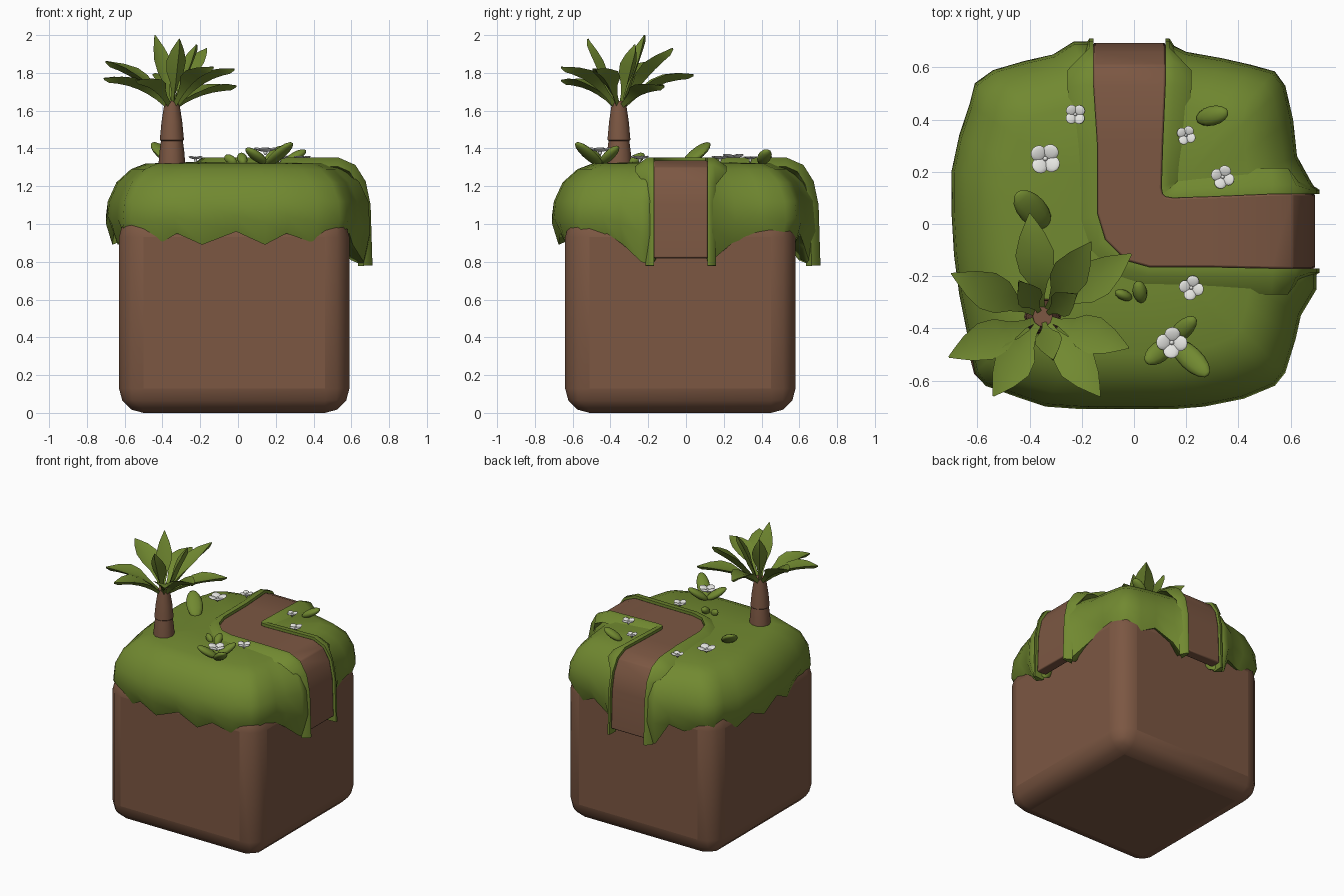
import bpy, bmesh, math
from mathutils import Vector as V, Matrix

if "Cube" in bpy.data.objects:
    bpy.data.objects.remove(bpy.data.objects["Cube"])


def material(name, rgb):
    m = bpy.data.materials.new(name)
    m.diffuse_color = (*rgb, 1)
    m.use_nodes = True
    m.node_tree.nodes["Principled BSDF"].inputs["Base Color"].default_value = m.diffuse_color
    return m


GREEN = material("grass green", (0.165, 0.25, 0.03))
BROWN = material("earth brown", (0.20, 0.095, 0.055))
WHITE = material("petal white", (0.8, 0.8, 0.77))


def finish(name, bm, mat, bevel=0, angle=50, segments=2):
    bmesh.ops.recalc_face_normals(bm, faces=bm.faces[:])
    me = bpy.data.meshes.new(name)
    bm.to_mesh(me)
    bm.free()
    me.materials.append(mat)
    ob = bpy.data.objects.new(name, me)
    bpy.context.collection.objects.link(ob)
    bpy.ops.object.select_all(action='DESELECT')
    ob.select_set(True)
    bpy.context.view_layer.objects.active = ob
    bpy.ops.object.shade_smooth_by_angle(angle=math.radians(angle))
    if bevel:
        b = ob.modifiers.new("bevel", 'BEVEL')
        b.width, b.segments = bevel, segments
        bpy.ops.object.modifier_move_to_index(modifier="bevel", index=0)
    return ob


def skin(bm, rings, closed=True):
    """Join rings of points with quads and cap both ends."""
    vs = [[bm.verts.new(p) for p in r] for r in rings]
    n = len(vs[0])
    for a, b in zip(vs, vs[1:]):
        for i in range(n if closed else n - 1):
            bm.faces.new((a[i], a[(i + 1) % n], b[(i + 1) % n], b[i]))
    if closed:
        bm.faces.new(vs[0])
        bm.faces.new(vs[-1])


def blob(bm, base, tip, width, thick):
    """Flattened ellipsoid running from base to tip."""
    base, tip = V(base), V(tip)
    d = tip - base
    mat = (Matrix.Translation((base + tip) / 2) @ d.to_track_quat('Z', 'Y').to_matrix().to_4x4()
           @ Matrix.Diagonal((width / 2, thick / 2, d.length / 2, 1)))
    bmesh.ops.create_uvsphere(bm, u_segments=12, v_segments=8, radius=1, matrix=mat)


# earth block
bm = bmesh.new()
bmesh.ops.create_cube(bm, size=1, matrix=Matrix.Translation((-0.02, -0.03, 0.53))
                      @ Matrix.Diagonal((1.22, 1.22, 1.06, 1)))
finish("earth_block", bm, BROWN, bevel=0.13, angle=60, segments=3)

# grass cap: outline points (x, y, height of the scalloped hem)
outline = [
    (.70, -.19, .78), (.70, -.25, .80), (.64, -.35, .89), (.62, -.44, .95), (.58, -.57, .92),
    (.54, -.62, .93), (.42, -.67, .90), (.27, -.70, .95), (.15, -.71, .89), (-.01, -.71, .96),
    (-.20, -.71, .89), (-.34, -.70, .95), (-.43, -.67, .90), (-.57, -.62, .94), (-.61, -.57, .88),
    (-.64, -.42, .95), (-.67, -.27, .89), (-.69, -.12, .96), (-.70, .05, .89), (-.70, .20, .95),
    (-.67, .34, .89), (-.63, .46, .95), (-.61, .54, .90), (-.54, .59, .94), (-.42, .625, .90),
    (-.31, .65, .93), (-.23, .70, .79), (-.17, .70, .78), (-.14, .65, .85), (.11, .65, .85),
    (.14, .69, .79), (.20, .66, .88), (.34, .635, .95), (.45, .61, .90), (.54, .585, .95),
    (.58, .53, .91), (.61, .40, .95), (.625, .26, .90), (.68, .16, .82), (.70, .13, .78),
    (.65, .10, .85), (.65, -.15, .85)]
rings = [[(x * .85, y * .85, h + .03) for x, y, h in outline],
         [(x * .95, y * .95, h) for x, y, h in outline],
         [(x, y, (h + 1.12) / 2) for x, y, h in outline]]
for s, z in ((.985, 1.12), (.92, 1.22), (.81, 1.29), (.70, 1.32), (.35, 1.328), (.02, 1.33)):
    rings.append([(x * s, y * s, z) for x, y, h in outline])
bm = bmesh.new()
skin(bm, rings)
finish("grass_cap", bm, GREEN, angle=70)

# path stations: outer edge point and inner edge point
drop = [(.695, .82), (.685, 1.1), (.66, 1.22), (.61, 1.30), (.53, 1.335)]
corner = [((-.14, .3), (.11, .3)), ((-.14, .04), (.105, .14)), ((-.11, -.06), (.11, .115)),
          ((-.03, -.14), (.12, .105)), ((.06, -.165), (.15, .10)), ((.3, -.165), (.3, .105))]
stations = [(V((-.155, d, z)), V((.12, d, z))) for d, z in drop]
stations += [(V((*a, 1.335)), V((*b, 1.335))) for a, b in corner]
stations += [(V((d, -.17, z)), V((d, .115, z))) for d, z in reversed(drop)]
mids = [(a + b) / 2 for a, b in stations]
frames = []
for i, (a, b) in enumerate(stations):
    t = mids[min(i + 1, len(mids) - 1)] - mids[max(i - 1, 0)]
    s = (a - b).normalized()
    n = s.cross(t).normalized()
    if n.dot(mids[i] - V((0, 0, .9))) < 0:
        n.negate()
    frames.append((a, b, s, n))

bm = bmesh.new()
skin(bm, [(a, b, b - n * .07, a - n * .07) for a, b, s, n in frames])
finish("dirt_path", bm, BROWN, bevel=0.018, angle=60)

# raised grass lips along both path edges
for name, side in (("outer_grass_lip", 0), ("inner_grass_lip", 1)):
    rings = []
    for i, f in enumerate(frames):
        end = i in (0, len(frames) - 1)
        p, n = f[side] - V((0, 0, .04 if end else 0)), f[3]
        s = f[2] * (1 if side == 0 else -1)
        w = .045 if f[side].z < 1.25 else .1
        rings.append((p - n * .06, p + n * .017, p + s * w * .35 + n * .017, p + s * w - n * .03))
    bm = bmesh.new()
    skin(bm, rings)
    finish(name, bm, GREEN, angle=60)

# palm trunk
bm = bmesh.new()
skin(bm, [[(-.35 + r * math.cos(k * math.pi / 5), -.355 + r * math.sin(k * math.pi / 5), z)
           for k in range(10)]
          for r, z in ((.072, 1.30), (.066, 1.38), (.058, 1.44), (.064, 1.445),
                       (.055, 1.54), (.038, 1.65))])
finish("palm_trunk", bm, BROWN, angle=40)

# palm fronds: tip positions
tips = [(-.40, .04, 1.79), (-.70, -.19, 1.86), (-.71, -.51, 1.77), (-.54, -.66, 1.76),
        (-.13, -.66, 1.83), (-.02, -.475, 1.82), (-.01, -.115, 1.73), (-.165, -.07, 1.93),
        (-.44, -.22, 2.0), (-.31, -.52, 1.98), (-.22, -.27, 1.95)]
widths = ((0, .012), (.2, .016), (.36, .035), (.5, .066), (.66, .075), (.82, .05), (.93, .022), (1, .003))
for k, tip in enumerate(tips):
    tip = V(tip)
    base = V((-.35, -.355, 1.62))
    flat = V((tip.x - base.x, tip.y - base.y, 0))
    base += flat.normalized() * .015
    ctrl = base + flat * .38
    ctrl.z = min(tip.z, 1.80)
    side = V((-flat.y, flat.x, 0)).normalized()
    size = min(1, .45 + flat.length * 1.5)
    rings = []
    for t, w in widths:
        p = base * (1 - t) ** 2 + ctrl * 2 * t * (1 - t) + tip * t * t
        tan = (ctrl - base) * (1 - t) + (tip - ctrl) * t
        up = tan.cross(side).normalized()
        if up.dot(V((0, 0, 1)) - flat) < 0:
            up.negate()
        w *= size
        # creased leaf section with a thin rim
        rings.append((p - side * w + up * w * .3, p + up * .004,
                      p + side * w + up * w * .3, p - up * min(.022, w + .004)))
    bm = bmesh.new()
    skin(bm, rings)
    finish(f"palm_frond_{k + 1}", bm, GREEN, angle=45)

# ground leaves: base, tip, width
leaves = [((-.33, -.01, 1.31), (-.45, .12, 1.43), .11), ((.24, .40, 1.32), (.36, .43, 1.39), .075),
          ((.14, -.45, 1.32), (.235, -.36, 1.41), .07), ((.15, -.45, 1.32), (.045, -.53, 1.40), .08),
          ((.15, -.45, 1.31), (.285, -.58, 1.43), .09), ((.03, -.30, 1.32), (.015, -.22, 1.37), .055),
          ((-.01, -.285, 1.32), (-.07, -.26, 1.36), .04)]
for k, (a, b, w) in enumerate(leaves):
    bm = bmesh.new()
    blob(bm, a, b, w, .05)
    finish(f"ground_leaf_{k + 1}", bm, GREEN, angle=60)

# four-petal flowers: centre and radius
flowers = [(-.225, .42, 1.345, .042), (-.34, .25, 1.35, .062), (.20, .34, 1.345, .038),
           (.34, .18, 1.345, .046), (.22, -.245, 1.345, .048), (.145, -.455, 1.385, .06)]
for k, (x, y, z, r) in enumerate(flowers):
    bm = bmesh.new()
    c = V((x, y, z))
    for q in range(4):
        a = q * math.pi / 2 + .75 + k * .15
        d = V((math.cos(a), math.sin(a), .3)) * r
        blob(bm, c + d * .08, c + d, r * 1.0, r * .25)
    blob(bm, c - V((0, 0, .02)), c + V((0, 0, .014)), r * .35, r * .35)
    finish(f"flower_{k + 1}", bm, WHITE, angle=60)
